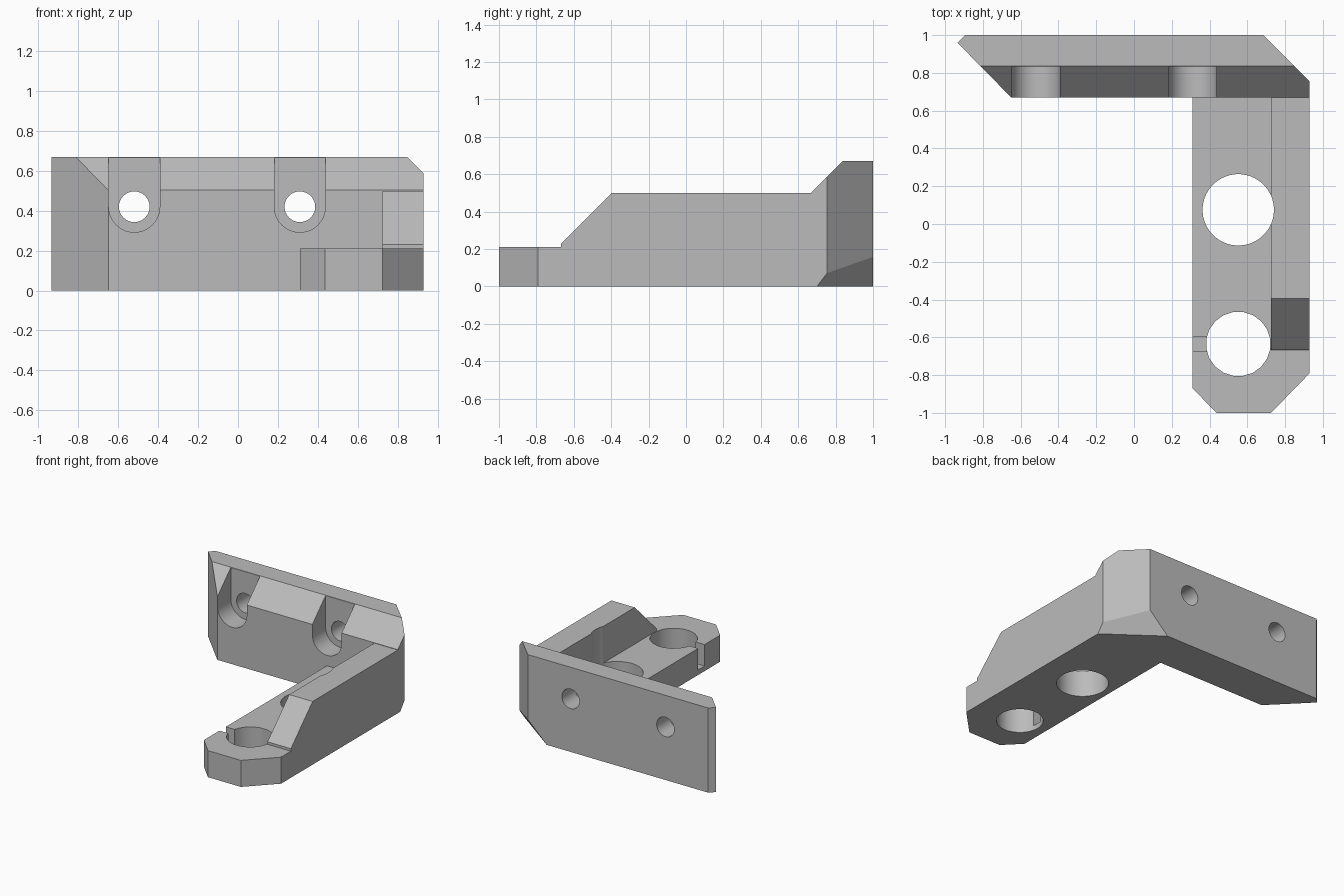
import bpy, bmesh, math

cube = bpy.data.objects.get("Cube")
if cube:
    bpy.data.objects.remove(cube, do_unlink=True)

grey = bpy.data.materials.new("light grey")
grey.use_nodes = True
grey.diffuse_color = (0.5, 0.5, 0.5, 1)
grey.node_tree.nodes["Principled BSDF"].inputs["Base Color"].default_value = (0.5, 0.5, 0.5, 1)


def prism(name, outline, axis, lo, hi, cuts=()):
    """Extrude a 2D outline along an axis, then slice it by (point, normal) planes."""
    place = {"X": lambda u, v, w: (w, u, v),
             "Y": lambda u, v, w: (u, w, v),
             "Z": lambda u, v, w: (u, v, w)}[axis]
    bm = bmesh.new()
    rings = [[bm.verts.new(place(u, v, w)) for u, v in outline] for w in (lo, hi)]
    for ring in rings:
        bm.faces.new(ring)
    n = len(outline)
    for i in range(n):
        j = (i + 1) % n
        bm.faces.new((rings[0][i], rings[0][j], rings[1][j], rings[1][i]))
    for point, normal in cuts:
        geom = bm.verts[:] + bm.edges[:] + bm.faces[:]
        bmesh.ops.bisect_plane(bm, geom=geom, plane_co=point, plane_no=normal, clear_outer=True)
        bmesh.ops.holes_fill(bm, edges=[e for e in bm.edges if e.is_boundary])
    bmesh.ops.recalc_face_normals(bm, faces=bm.faces[:])
    mesh = bpy.data.meshes.new(name)
    bm.to_mesh(mesh)
    bm.free()
    mesh.materials.append(grey)
    obj = bpy.data.objects.new(name, mesh)
    bpy.context.collection.objects.link(obj)
    return obj


def arc(cx, cy, r, n, start=0, sweep=2 * math.pi):
    return [(cx + r * math.cos(start + sweep * i / n), cy + r * math.sin(start + sweep * i / n))
            for i in range(n)]


def combine(target, tool, operation):
    mod = target.modifiers.new(operation, "BOOLEAN")
    mod.operation = operation
    mod.solver = "EXACT"
    mod.object = tool
    tool.hide_render = True
    bpy.context.view_layer.objects.active = target
    bpy.ops.object.modifier_apply(modifier=mod.name)
    bpy.data.objects.remove(tool, do_unlink=True)


# Mounting plate with a sloped top front edge and a clipped lower back corner
plate = [(-0.935, 0.96), (-0.895, 1), (0.685, 1), (0.93, 0.755), (0.93, 0.67), (-0.65, 0.67)]
bracket = prism("bracket", plate, "Z", 0, 0.67,
                [((0, 0.67, 0.503), (0, -1, 1)),
                 ((0.93, 0.7, 0), (0.95, 1.3, -1))])

# Flat arm with a clipped tip
arm = [(0.31, 0.69), (0.31, -0.87), (0.437, -1), (0.725, -1), (0.93, -0.79), (0.93, 0.69)]
combine(bracket, prism("arm", arm, "Z", 0, 0.21), "UNION")

# Stiffening wall along the outer edge of the arm
wall = [(0.69, 0), (0.69, 0.5), (-0.395, 0.5), (-0.667, 0.23), (-0.667, 0)]
combine(bracket, prism("stiffening_wall", wall, "X", 0.725, 0.93), "UNION")

# Large holes through the arm
for y, r, sides in ((0.075, 0.189, 48), (-0.635, 0.171, 20)):
    hole = arc(0.552, y, r, sides, math.pi / sides)
    combine(bracket, prism("arm_hole_cutter", hole, "Z", -0.1, 0.8), "DIFFERENCE")

# Notch beside the tip hole
notch = [(0.28, -0.675), (0.45, -0.675), (0.45, -0.595), (0.28, -0.595)]
combine(bracket, prism("notch_cutter", notch, "Z", 0.04, 0.3), "DIFFERENCE")

# Screw holes with pockets open at the top
for x in (-0.52, 0.31):
    pocket = arc(x, 0.42, 0.128, 24, math.pi, math.pi)
    pocket += [(x + 0.128, 0.42), (x + 0.128, 0.8), (x - 0.128, 0.8)]
    combine(bracket, prism("pocket_cutter", pocket, "Y", 0.5, 0.835), "DIFFERENCE")
    screw = arc(x, 0.42, 0.077, 32)
    combine(bracket, prism("screw_hole_cutter", screw, "Y", 0.5, 1.1), "DIFFERENCE")

# Smooth hole walls, sharp edges
bpy.ops.object.select_all(action="DESELECT")
bracket.select_set(True)
bpy.context.view_layer.objects.active = bracket
bpy.ops.object.shade_smooth_by_angle(angle=math.radians(25))
